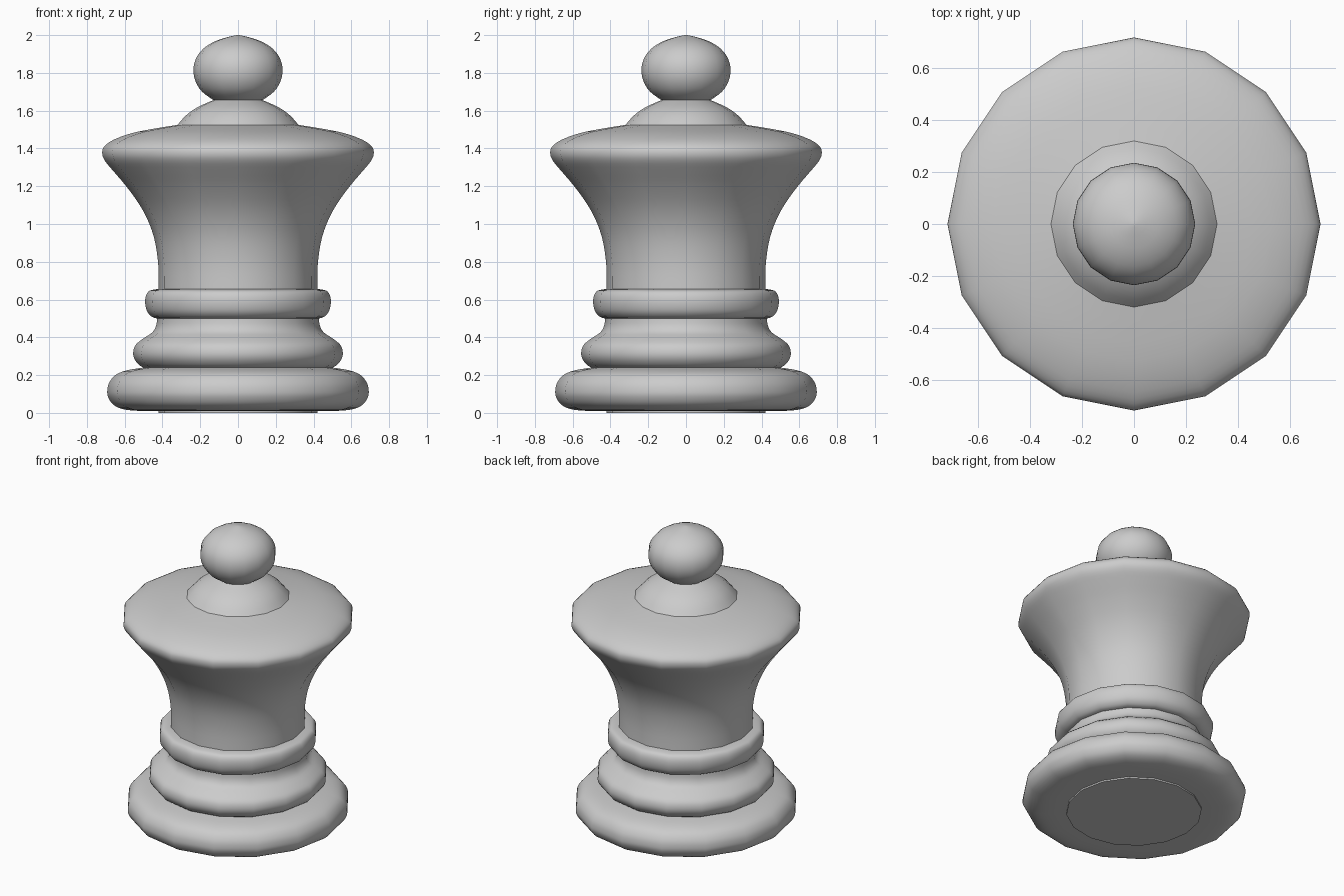
import bpy
import bmesh
from math import cos, sin, tau, radians
from mathutils import Vector

SIDES = 16
STEPS = 3

default = bpy.data.objects.get("Cube")
if default:
    bpy.data.objects.remove(default, do_unlink=True)

grey = bpy.data.materials.new("plain grey")
grey.use_nodes = True
colour = (0.6, 0.6, 0.6, 1)
grey.diffuse_color = colour
grey.node_tree.nodes["Principled BSDF"].inputs["Base Color"].default_value = colour


def smooth_profile(points):
    """Round a (radius, height) profile with a curve through its points."""
    points = [Vector(p) for p in points]
    padded = [points[0], *points, points[-1]]
    curve = []
    for a, b, c, d in zip(padded, padded[1:], padded[2:], padded[3:]):
        for step in range(STEPS):
            t = step / STEPS
            start, end = (c - a) / 2, (d - b) / 2
            curve.append(b + start * t + (3 * (c - b) - 2 * start - end) * t ** 2
                         + (2 * (b - c) + start + end) * t ** 3)
    return curve + [points[-1]]


def lathe(name, points, cap_bottom=False, cap_top=False):
    """Spin a profile around z into a smooth-shaded part."""
    bm = bmesh.new()
    rings = []
    for radius, height in smooth_profile(points):
        rings.append([bm.verts.new((radius * cos(tau * i / SIDES),
                                    radius * sin(tau * i / SIDES), height))
                      for i in range(SIDES)])
    for low, high in zip(rings, rings[1:]):
        for i in range(SIDES):
            j = (i + 1) % SIDES
            bm.faces.new((low[i], low[j], high[j], high[i]))
    if cap_bottom:
        bm.faces.new(rings[0][::-1])
    if cap_top:
        bm.faces.new(rings[-1])
    mesh = bpy.data.meshes.new(name)
    bm.to_mesh(mesh)
    bm.free()
    mesh.materials.append(grey)
    part = bpy.data.objects.new(name, mesh)
    bpy.context.collection.objects.link(part)
    bpy.ops.object.select_all(action="DESELECT")
    part.select_set(True)
    bpy.context.view_layer.objects.active = part
    bpy.ops.object.shade_smooth_by_angle(angle=radians(50))


# Flat disc under the foot
lathe("underside", [(.42, 0), (.42, .01)], cap_bottom=True)

# Wide rounded foot
lathe("foot", [(.42, .01), (.53, .011), (.61, .02), (.662, .045), (.688, .085),
               (.692, .12), (.682, .16), (.65, .2), (.59, .225), (.5, .24)])

# Bulging collar narrowing to a neck
lathe("lower_collar", [(.5, .24), (.525, .255), (.548, .285), (.555, .32),
                       (.542, .36), (.5, .395), (.455, .425), (.434, .46),
                       (.428, .5)])

# Thin rounded band
lathe("upper_band", [(.428, .5), (.455, .508), (.48, .535), (.491, .575),
                     (.489, .615), (.475, .642), (.45, .652), (.42, .656)])

# Flared body with a broad sloping crown
lathe("flared_body", [(.42, .656), (.422, .78), (.438, .9), (.469, 1), (.52, 1.1),
                      (.592, 1.2), (.66, 1.28), (.705, 1.335), (.719, 1.375),
                      (.707, 1.412), (.65, 1.45), (.53, 1.489), (.32, 1.525)])

# Small dome under the finial
lathe("dome", [(.32, 1.525), (.275, 1.575), (.215, 1.618), (.13, 1.656)])

# Ball finial with a slightly pointed top
lathe("ball_finial", [(.13, 1.656), (.19, 1.7), (.225, 1.755), (.236, 1.815),
                      (.223, 1.875), (.183, 1.929), (.12, 1.968), (.045, 1.992),
                      (.005, 2)], cap_top=True)
